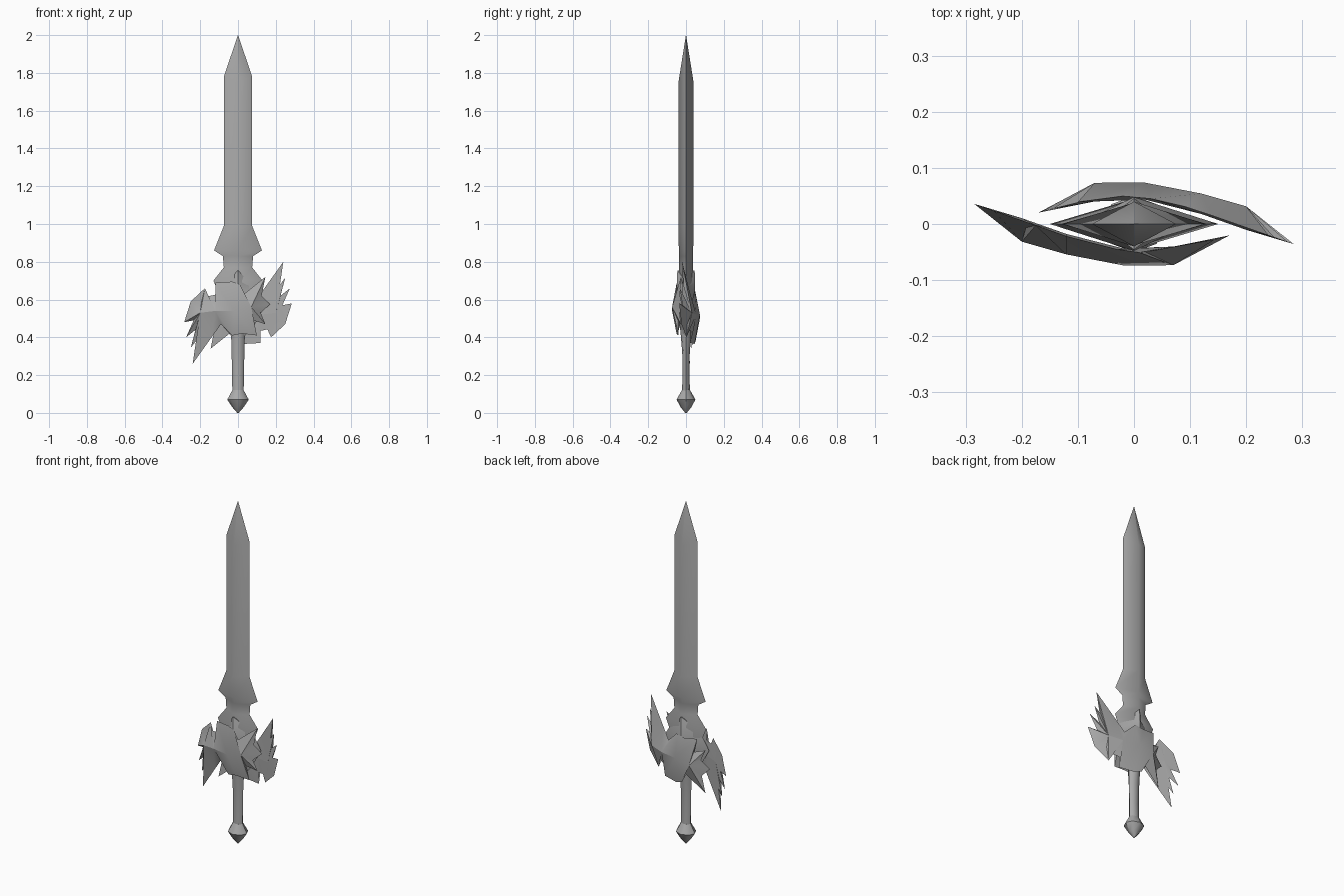
import bpy, bmesh, math
from mathutils import Vector

cube = bpy.data.objects.get("Cube")
if cube:
    bpy.data.objects.remove(cube, do_unlink=True)

steel = bpy.data.materials.new("grey steel")
steel.use_nodes = True
GREY = (0.4, 0.4, 0.4, 1)
steel.diffuse_color = GREY
steel.node_tree.nodes["Principled BSDF"].inputs["Base Color"].default_value = GREY


def finish(name, bm, angle=60):
    bmesh.ops.remove_doubles(bm, verts=bm.verts, dist=1e-5)
    bmesh.ops.recalc_face_normals(bm, faces=bm.faces)
    mesh = bpy.data.meshes.new(name)
    bm.to_mesh(mesh)
    bm.free()
    mesh.materials.append(steel)
    obj = bpy.data.objects.new(name, mesh)
    bpy.context.collection.objects.link(obj)
    bpy.ops.object.select_all(action='DESELECT')
    obj.select_set(True)
    bpy.context.view_layer.objects.active = obj
    bpy.ops.object.shade_smooth_by_angle(angle=math.radians(angle))
    return obj


def loft(name, rings, sides, angle=60):
    """Stack elliptical rings (z, half width, half depth, centre ridge lift)."""
    bm = bmesh.new()
    loops = []
    for z, w, d, lift in rings:
        turns = [2 * math.pi * i / sides for i in range(sides)]
        loops.append([bm.verts.new((w * math.cos(a), d * math.sin(a),
                                    z + lift * abs(math.sin(a)))) for a in turns])
    for low, high in zip(loops, loops[1:]):
        for i in range(sides):
            j = (i + 1) % sides
            bm.faces.new((low[i], low[j], high[j], high[i]))
    bm.faces.new(loops[0])
    bm.faces.new(loops[-1])
    bmesh.ops.dissolve_degenerate(bm, dist=1e-5, edges=bm.edges)
    return finish(name, bm, angle)


# Diamond-section blade with a flared, notched base
loft("blade", [(0.60, 0.09, 0.035, 0), (0.70, 0.13, 0.037, 0), (0.77, 0.075, 0.037, 0),
               (0.83, 0.08, 0.037, 0), (0.86, 0.127, 0.038, 0), (0.99, 0.075, 0.04, 0),
               (1.78, 0.075, 0.04, -0.03), (2.0, 0.0005, 0.0005, 0)], 4)

# Guard core, peaked at the front and back
loft("guard_core", [(0.40, 0.03, 0.025, 0), (0.47, 0.09, 0.035, 0), (0.58, 0.15, 0.045, 0),
                    (0.66, 0.10, 0.048, 0.03), (0.69, 0.06, 0.046, 0.065),
                    (0.70, 0.05, 0.03, 0.05)], 4, 40)

# Grip and pommel
loft("grip", [(0.09, 0.03, 0.022, 0), (0.20, 0.031, 0.018, 0),
              (0.32, 0.034, 0.02, 0), (0.44, 0.037, 0.03, 0)], 8)
loft("pommel", [(0.0, 0.004, 0.004, 0), (0.03, 0.03, 0.028, 0), (0.07, 0.057, 0.05, 0),
                (0.12, 0.03, 0.022, 0)], 8, 40)

# Clawed guard plate: jagged outline (x, z) joined to a raised spine
OUTLINE = [(-.24, .26), (-.215, .39), (-.25, .345), (-.225, .44), (-.275, .40),
           (-.235, .49), (-.285, .48), (-.25, .59), (-.175, .66), (-.19, .61),
           (-.10, .63), (-.05, .66), (-.12, .69), (-.03, .695), (.01, .68),
           (.02, .62), (.145, .72), (.125, .62), (.17, .575), (.12, .53),
           (.145, .47), (.08, .49), (.10, .41), (.02, .42), (-.03, .41),
           (-.09, .47), (-.14, .40)]
SPINE = [(-.20, .53), (-.12, .54), (-.02, .54), (.07, .56)]
INNER = [(-.285, .04), (-.17, 0), (-.10, -.025), (0, -.048), (.09, -.038), (.175, -.015)]
OUTER = [(-.285, .03), (-.24, -.02), (-.10, -.06), (0, -.077), (.08, -.073), (.175, -.02)]


def depth(curve, x):
    for (x0, y0), (x1, y1) in zip(curve, curve[1:]):
        if x <= x1:
            return y0 + (y1 - y0) * (x - x0) / (x1 - x0)
    return curve[-1][1]


def guard_plate(name, flip):
    centre = Vector((0, 0, 0.53))

    def place(x, y, z):
        p = Vector((x, y, z))
        return centre * 2 - p if flip else p

    bm = bmesh.new()
    rim = [bm.verts.new(place(x, depth(INNER, x) - 0.004, z)) for x, z in OUTLINE]
    nearest = [min(range(len(SPINE)), key=lambda k: math.hypot(SPINE[k][0] - x, SPINE[k][1] - z))
               for x, z in OUTLINE]
    for curve in (OUTER, INNER):
        ridge = [bm.verts.new(place(x, depth(curve, x), z)) for x, z in SPINE]
        for i in range(len(rim)):
            j = (i + 1) % len(rim)
            a, b = nearest[i], nearest[j]
            bm.faces.new((rim[i], rim[j], ridge[b]))
            if a != b:
                bm.faces.new((rim[i], ridge[b], ridge[a]))
    return finish(name, bm, 50)


guard_plate("front_guard_plate", False)
guard_plate("back_guard_plate", True)
